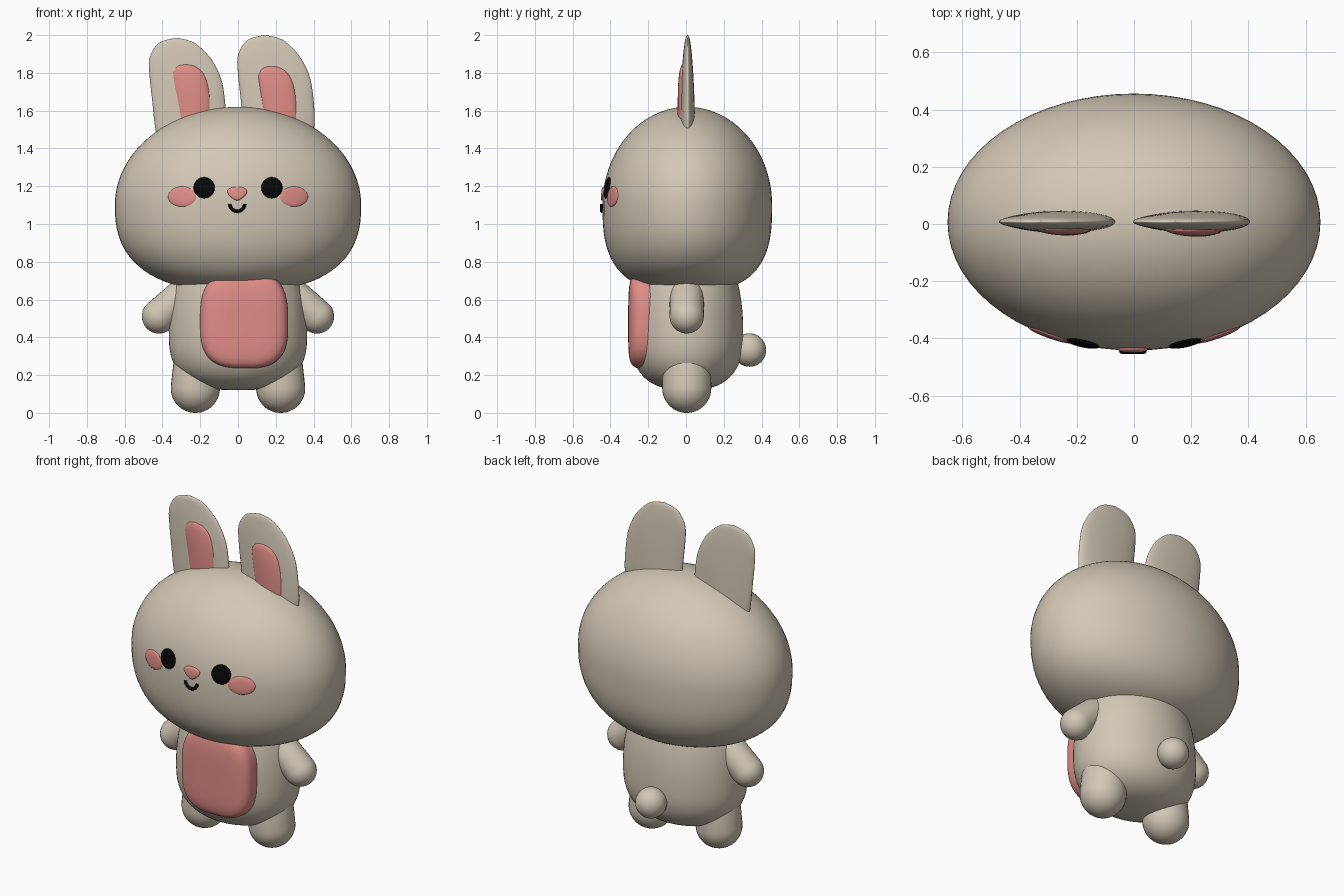
import bpy, bmesh, math
from mathutils import Vector, Matrix

if "Cube" in bpy.data.objects:
    bpy.data.objects.remove(bpy.data.objects["Cube"])


def material(name, rgb):
    m = bpy.data.materials.new(name)
    m.diffuse_color = (*rgb, 1)
    m.use_nodes = True
    m.node_tree.nodes["Principled BSDF"].inputs["Base Color"].default_value = m.diffuse_color
    return m


FUR = material("beige fur", (0.65, 0.575, 0.465))
PINK = material("soft pink", (0.75, 0.27, 0.245))
BLACK = material("black", (0.002, 0.002, 0.002))


def finish(name, bm, mat):
    bmesh.ops.remove_doubles(bm, verts=bm.verts, dist=1e-5)
    bmesh.ops.recalc_face_normals(bm, faces=bm.faces)
    me = bpy.data.meshes.new(name)
    bm.to_mesh(me)
    bm.free()
    me.materials.append(mat)
    me.shade_smooth()
    me.set_sharp_from_angle(angle=math.radians(60))
    ob = bpy.data.objects.new(name, me)
    bpy.context.collection.objects.link(ob)
    return ob


def loft(name, rings, mat):
    """Skin a list of equal-length point rings and cap both ends."""
    bm = bmesh.new()
    vs = [[bm.verts.new(p) for p in r] for r in rings]
    n = len(vs[0])
    for a, b in zip(vs, vs[1:]):
        for i in range(n):
            j = (i + 1) % n
            bm.faces.new((a[i], a[j], b[j], b[i]))
    bm.faces.new(vs[0])
    bm.faces.new(vs[-1])
    return finish(name, bm, mat)


def spow(v, e):
    return math.copysign(abs(v) ** e, v)


def ring(cx, cy, z, rx, ry, n=64, p=2):
    out = []
    for i in range(n):
        a = 2 * math.pi * i / n
        out.append((cx + rx * spow(math.cos(a), 2 / p), cy + ry * spow(math.sin(a), 2 / p), z))
    return out


def egg(name, center, rx, ry, up, down, px, py, mat, p_ring=2, steps=48):
    """Stack of rings; px and py hold the (upper, lower) roundness in x and y."""
    cx, cy, cz = center
    rings = []
    for i in range(steps + 1):
        a = math.radians(-89.8 + 179.6 * i / steps)
        k, h = (0, up) if a > 0 else (1, down)
        t = spow(math.sin(a), 2 / px[k])
        sx = math.cos(a) ** (2 / px[k])
        sy = (1 - abs(t) ** py[k]) ** (1 / py[k])
        rings.append(ring(cx, cy, cz + h * t, rx * sx, ry * sy, p=p_ring))
    return loft(name, rings, mat)


def capsule(name, a, b, r, mat):
    a, b = Vector(a), Vector(b)
    d = b - a
    bm = bmesh.new()
    bmesh.ops.create_uvsphere(bm, u_segments=32, v_segments=20, radius=r)
    for v in bm.verts:
        if v.co.z > 1e-4:
            v.co.z += d.length
    rot = d.to_track_quat('Z', 'Y').to_matrix().to_4x4()
    bm.transform(Matrix.Translation(a) @ rot)
    return finish(name, bm, mat)


def smooth_rows(rows, k=6):
    """Catmull-Rom through rows of numbers."""
    pts = [rows[0]] + rows + [rows[-1]]
    out = []
    for p0, p1, p2, p3 in zip(pts, pts[1:], pts[2:], pts[3:]):
        for s in range(k):
            t = s / k
            out.append([0.5 * (2 * b + (c - a) * t + (2 * a - 5 * b + 4 * c - d) * t * t
                               + (3 * b - a - 3 * c + d) * t ** 3)
                        for a, b, c, d in zip(p0, p1, p2, p3)])
    return out + [rows[-1]]


# Head
HX, HY, HZ, HC = 0.652, 0.449, 1.1, 0.007
UP, DOWN, PX, PY = 0.52, 0.46, (2, 2.5), (2, 2.8)
egg("head", (0, HC, HZ), HX, HY, UP, DOWN, PX, PY, FUR)


def head_y(x, z):
    k, h = (0, UP) if z > HZ else (1, DOWN)
    t = abs(z - HZ) / h
    rx = (1 - t ** PX[k]) ** (1 / PX[k])
    ry = (1 - t ** PY[k]) ** (1 / PY[k])
    return HC - HY * ry * math.sqrt(max(0, 1 - (x / (HX * rx)) ** 2))


# Body, belly patch and tail
egg("body", (0, 0.005, 0.42), 0.366, 0.298, 0.56, 0.30, (2.2, 2.7), (2.2, 2.6), FUR)
egg("belly_patch", (0.032, -0.2, 0.47), 0.234, 0.106, 0.28, 0.235, (3, 2.9), (4.5, 5), PINK, p_ring=4)
capsule("tail", (0, 0.336, 0.332), (0, 0.336, 0.333), 0.088, FUR)

# Limbs
for side, s in (("left", -1), ("right", 1)):
    capsule(side + "_leg", (s * 0.226, 0.004, 0.13), (s * 0.212, 0.004, 0.27), 0.13, FUR)
    capsule(side + "_arm", (s * 0.418, 0.004, 0.511), (s * 0.27, 0.004, 0.64), 0.091, FUR)

# Ears: rows of height, left edge, right edge, half thickness
EAR = [(1.985, -0.328, -0.322, 0.002), (1.97, -0.395, -0.255, 0.010), (1.94, -0.437, -0.205, 0.016),
       (1.87, -0.47, -0.14, 0.024), (1.77, -0.467, -0.09, 0.031), (1.66, -0.455, -0.07, 0.036),
       (1.52, -0.44, -0.062, 0.039), (1.42, -0.42, -0.08, 0.035)]
INNER = [(1.845, -0.285, -0.275, 0.004), (1.835, -0.322, -0.228, 0.012), (1.80, -0.345, -0.186, 0.019),
         (1.74, -0.342, -0.160, 0.024), (1.65, -0.329, -0.146, 0.026), (1.48, -0.31, -0.143, 0.026)]


def ear(name, rows, dx, dz, y, mat):
    loft(name, [ring((l + r) / 2 + dx, y, z + dz, (r - l) / 2, t, 48)
                for z, l, r, t in smooth_rows(rows)], mat)


ear("left_ear", EAR, 0, 0, 0.008, FUR)
ear("right_ear", EAR, 0.468, 0.015, 0.008, FUR)
ear("left_inner_ear", INNER, 0, 0, -0.014, PINK)
ear("right_inner_ear", INNER, 0.455, -0.01, -0.018, PINK)


# Face details: thin plates that follow the head surface
def plate(name, cx, cz, rx, rz, lift, mat, taper=0):
    rings = []
    for k, off in ((1, -0.01), (1, 0.4 * lift), (0.93, 0.75 * lift), (0.7, lift),
                   (0.35, 1.05 * lift), (0.02, 1.05 * lift)):
        pts = []
        for i in range(40):
            a = 2 * math.pi * i / 40
            z = k * math.sin(a)
            x = cx + rx * k * math.cos(a) * (1 + taper * z)
            pts.append((x, head_y(x, cz + rz * z) - off, cz + rz * z))
        rings.append(pts)
    loft(name, rings, mat)


for side, s in (("left", -1), ("right", 1)):
    plate(side + "_cheek", s * 0.296, 1.145, 0.074, 0.053, 0.007, PINK)
    plate(side + "_eye", s * 0.179, 1.192, 0.056, 0.056, 0.0095, BLACK)
plate("nose", -0.004, 1.161, 0.049, 0.036, 0.0095, PINK, taper=0.38)

# Mouth: small half-ring tube
tube = []
for i in range(25):
    a = math.pi * (1 + i / 24)
    x0, z0 = -0.004 + 0.039 * math.cos(a), 1.105 + 0.037 * math.sin(a)
    y0 = head_y(x0, z0) - 0.004
    tube.append([(x0 + 0.009 * math.cos(b) * math.cos(a), y0 + 0.009 * math.sin(b),
                  z0 + 0.009 * math.cos(b) * math.sin(a))
                 for b in (2 * math.pi * j / 12 for j in range(12))])
loft("mouth", tube, BLACK)
